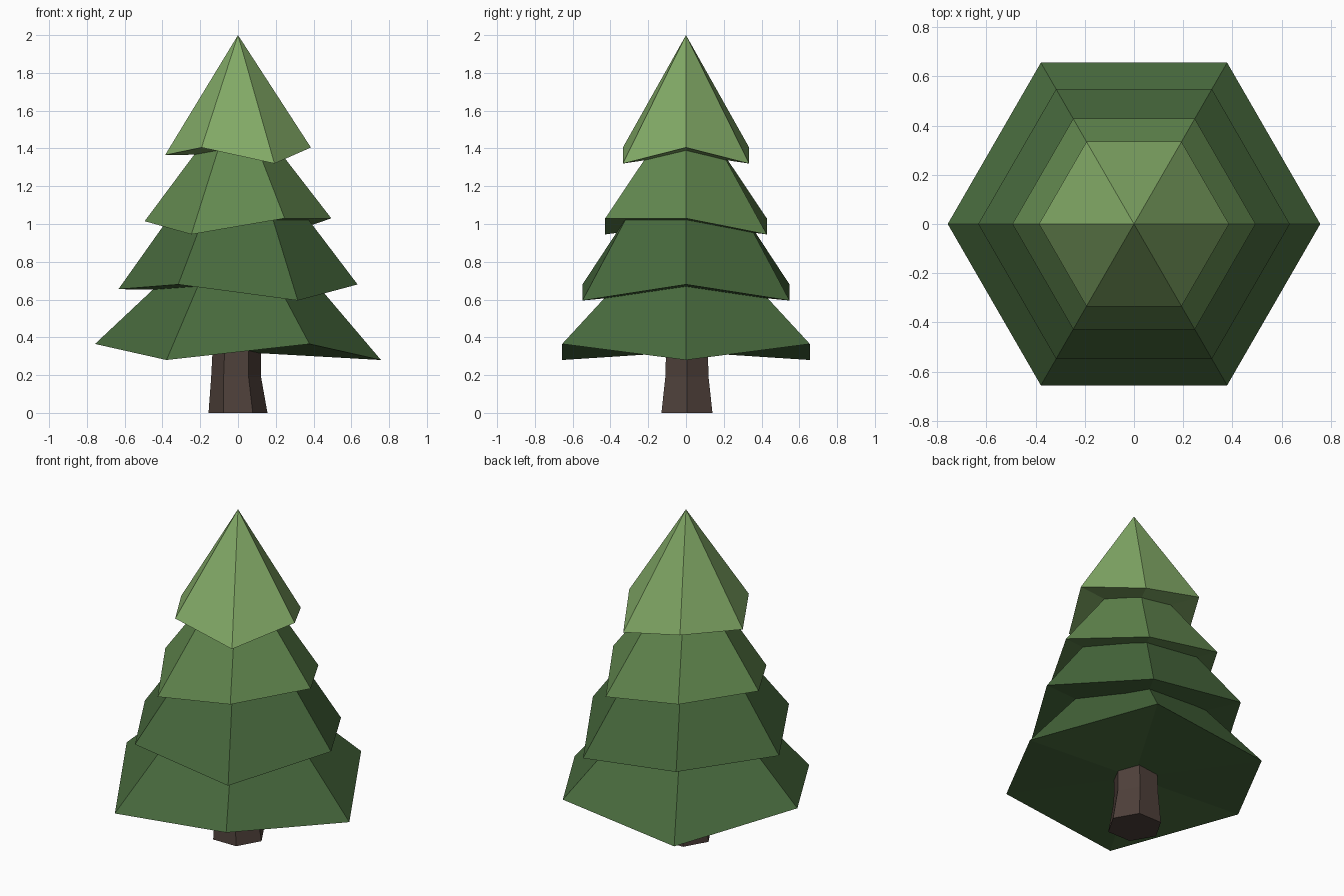
import bpy, bmesh, math

if "Cube" in bpy.data.objects:
    bpy.data.objects.remove(bpy.data.objects["Cube"])


def material(name, rgb):
    m = bpy.data.materials.new(name)
    m.diffuse_color = (*rgb, 1)
    m.use_nodes = True
    m.node_tree.nodes["Principled BSDF"].inputs["Base Color"].default_value = m.diffuse_color
    return m


dark_green = material("dark_green", (0.065, 0.144, 0.047))
mid_green = material("mid_green", (0.122, 0.246, 0.078))
light_green = material("light_green", (0.231, 0.413, 0.138))
bark = material("bark_brown", (0.076, 0.051, 0.042))


def hex_ring(bm, radius, heights, cx=0, cy=0):
    """Six corners, counter-clockwise from +x, each with its own height."""
    return [bm.verts.new((cx + radius * math.cos(i * math.pi / 3),
                          cy + radius * math.sin(i * math.pi / 3), z))
            for i, z in enumerate(heights)]


def finish(bm, name, mat):
    bmesh.ops.recalc_face_normals(bm, faces=bm.faces[:])
    mesh = bpy.data.meshes.new(name)
    bm.to_mesh(mesh)
    bm.free()
    mesh.materials.append(mat)
    bpy.context.collection.objects.link(bpy.data.objects.new(name, mesh))


def bridge(bm, a, b):
    for i in range(6):
        j = (i + 1) % 6
        bm.faces.new((a[i], a[j], b[j], b[i]))


def foliage(name, mat, radius, heights, top_radius, top_z):
    """Six-sided skirt with an uneven hem and a closed underside."""
    bm = bmesh.new()
    hem = hex_ring(bm, radius, heights)
    centre = bm.verts.new((0, 0, sum(heights) / 6))
    for i in range(6):
        bm.faces.new((hem[(i + 1) % 6], hem[i], centre))
    if top_radius:
        top = hex_ring(bm, top_radius, [top_z] * 6)
        bridge(bm, hem, top)
        bm.faces.new(top)
    else:
        tip = bm.verts.new((0, 0, top_z))
        for i in range(6):
            bm.faces.new((hem[i], hem[(i + 1) % 6], tip))
    finish(bm, name, mat)


# Foliage tiers, bottom to top
foliage("foliage_bottom", dark_green, 0.757,
        (0.28, 0.365, 0.28, 0.365, 0.28, 0.365), 0.40, 0.70)
foliage("foliage_lower", dark_green, 0.633,
        (0.68, 0.595, 0.68, 0.655, 0.68, 0.595), 0.36, 1.04)
foliage("foliage_upper", mid_green, 0.494,
        (1.03, 0.945, 1.03, 1.015, 0.945, 1.03), 0.20, 1.41)
foliage("foliage_top", light_green, 0.386,
        (1.405, 1.32, 1.405, 1.365, 1.405, 1.32), 0, 2.0)

# Trunk, flared at the foot
bm = bmesh.new()
rings = [hex_ring(bm, r, [z] * 6, cx, cy) for r, z, cx, cy in
         ((0.156, 0, 0, 0.005), (0.132, 0.19, -0.01, 0.005), (0.125, 0.42, -0.005, 0.005))]
bridge(bm, rings[0], rings[1])
bridge(bm, rings[1], rings[2])
bm.faces.new(rings[0][::-1])
bm.faces.new(rings[2])
finish(bm, "trunk", bark)
